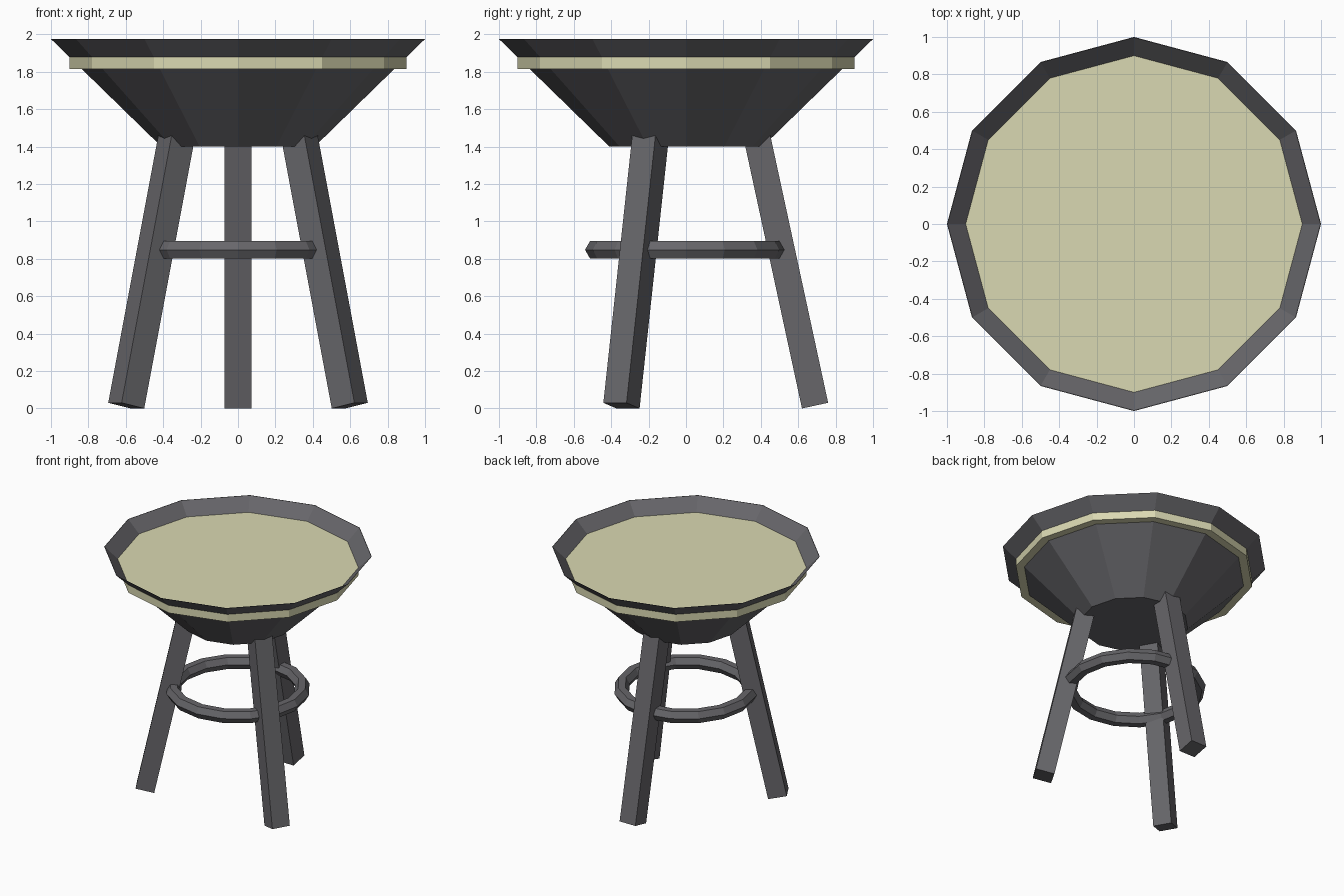
import bpy, bmesh, math
from mathutils import Matrix, Vector

cube = bpy.data.objects.get("Cube")
if cube:
    bpy.data.objects.remove(cube, do_unlink=True)


def material(name, rgb):
    mat = bpy.data.materials.new(name)
    mat.use_nodes = True
    mat.diffuse_color = (*rgb, 1)
    mat.node_tree.nodes["Principled BSDF"].inputs["Base Color"].default_value = (*rgb, 1)
    return mat


dark_grey = material("dark grey", (0.135, 0.133, 0.144))
cream = material("cream", (0.70, 0.69, 0.445))


def finish(name, bm, mat):
    bmesh.ops.recalc_face_normals(bm, faces=bm.faces)
    mesh = bpy.data.meshes.new(name)
    bm.to_mesh(mesh)
    bm.free()
    mesh.materials.append(mat)
    obj = bpy.data.objects.new(name, mesh)
    bpy.context.collection.objects.link(obj)
    return obj


def ring_points(bm, radius, z, sides):
    return [bm.verts.new((radius * math.cos(math.tau * i / sides),
                          radius * math.sin(math.tau * i / sides), z))
            for i in range(sides)]


def lathe(name, profile, sides, mat, closed=False):
    """Revolve (radius, height) points; cap the ends or close into a ring."""
    bm = bmesh.new()
    loops = [ring_points(bm, r, z, sides) for r, z in profile]
    pairs = list(zip(loops, loops[1:]))
    if closed:
        pairs.append((loops[-1], loops[0]))
    else:
        bm.faces.new(loops[0])
        bm.faces.new(loops[-1])
    for a, b in pairs:
        for i in range(sides):
            j = (i + 1) % sides
            bm.faces.new((a[i], a[j], b[j], b[i]))
    return finish(name, bm, mat)


# Flared bowl with a thin raised lip
lathe("bowl", [(0.41, 1.4), (1.0, 1.975), (0.997, 1.975), (0.89, 1.87)], 12, dark_grey)

# Flat top whose edge shows as a band around the bowl
lathe("table_top", [(0.9, 1.815), (0.9, 1.88)], 12, cream)

# Six-sided foot ring
tube = [(0.485 + 0.055 * math.cos(math.tau * k / 6),
         0.848 + 0.055 * math.sin(math.tau * k / 6)) for k in range(6)]
lathe("foot_ring", tube, 16, dark_grey, closed=True)

# Three splayed square legs
length, width, tilt = 1.7, 0.143, math.radians(12.2)
for name, angle in (("back_leg", 90), ("front_left_leg", -30), ("front_right_leg", 210)):
    bm = bmesh.new()
    bmesh.ops.create_cube(bm, size=1)
    place = (Matrix.Rotation(math.radians(angle), 4, 'Z')
             @ Matrix.Translation((0.69, 0, 0.015))
             @ Matrix.Rotation(-tilt, 4, 'Y')
             @ Matrix.Translation((0, 0, length / 2))
             @ Matrix.Diagonal(Vector((width, width, length, 1))))
    bmesh.ops.transform(bm, matrix=place, verts=bm.verts)
    finish(name, bm, dark_grey)
